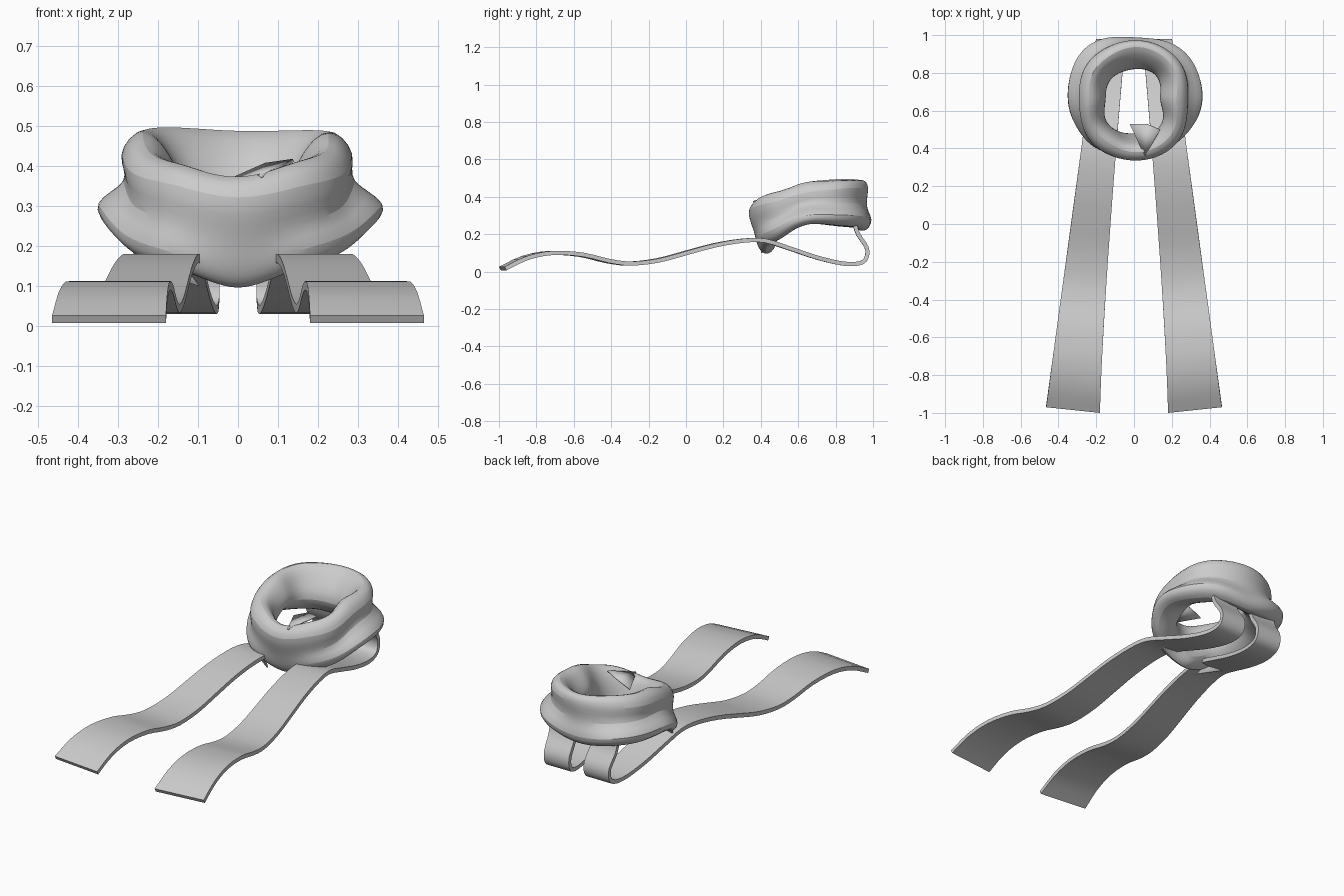
import bpy, bmesh, math
from mathutils import Vector

cube = bpy.data.objects.get("Cube")
if cube:
    bpy.data.objects.remove(cube)

wool = bpy.data.materials.new("grey wool")
wool.use_nodes = True
GREY = (0.6, 0.6, 0.6, 1)
wool.diffuse_color = GREY
wool.node_tree.nodes["Principled BSDF"].inputs["Base Color"].default_value = GREY


def finish(name, bm, angle):
    bmesh.ops.recalc_face_normals(bm, faces=bm.faces)
    mesh = bpy.data.meshes.new(name)
    bm.to_mesh(mesh)
    bm.free()
    mesh.materials.append(wool)
    obj = bpy.data.objects.new(name, mesh)
    bpy.context.collection.objects.link(obj)
    bpy.ops.object.select_all(action="DESELECT")
    obj.select_set(True)
    bpy.context.view_layer.objects.active = obj
    bpy.ops.object.shade_smooth_by_angle(angle=math.radians(angle))
    return obj


def bridge(bm, rings, closed):
    pairs = list(zip(rings, rings[1:]))
    if closed:
        pairs.append((rings[-1], rings[0]))
    for a, b in pairs:
        for i in range(len(a)):
            j = (i + 1) % len(a)
            bm.faces.new((a[i], a[j], b[j], b[i]))


# Wrapped collar: (radius, height) sections from the front, round one side, to the back.
# Order: crest, upper roll, crease, lower roll, hem, underside, inner wall, inner lip
SECTIONS = [
    [(.28, .385), (.34, .32), (.29, .22), (.275, .13), (.24, .065), (.17, .13), (.21, .25), (.23, .34)],
    [(.27, .44), (.35, .37), (.31, .27), (.35, .21), (.29, .13), (.20, .20), (.19, .28), (.21, .38)],
    [(.23, .51), (.31, .43), (.26, .355), (.39, .31), (.33, .245), (.21, .28), (.125, .34), (.16, .44)],
    [(.27, .52), (.33, .45), (.29, .36), (.41, .31), (.33, .22), (.22, .26), (.15, .33), (.20, .43)],
    [(.29, .51), (.335, .45), (.305, .35), (.345, .27), (.29, .19), (.21, .25), (.135, .33), (.20, .42)],
]
STEPS = 24
bm = bmesh.new()
rings = []
for k in range(STEPS):
    t = 2 * math.pi * k / STEPS
    side = min(k, STEPS - k) / (STEPS / 2) * (len(SECTIONS) - 1)
    i = min(int(side), len(SECTIONS) - 2)
    f = side - i
    f = f * f * (3 - 2 * f)
    ring = []
    for n, (a, b) in enumerate(zip(SECTIONS[i], SECTIONS[i + 1])):
        r, z = Vector(a).lerp(Vector(b), f)
        r += 0.008 * math.sin(3 * t + n)      # uneven cloth
        z += 0.006 * math.sin(2 * t + 2 * n)
        ring.append(bm.verts.new((r * math.sin(t), 0.66 - r * math.cos(t), z)))
    rings.append(ring)
bridge(bm, rings, True)
collar = finish("collar", bm, 60)
smooth = collar.modifiers.new("soft folds", "SUBSURF")
smooth.levels = smooth.render_levels = 2

# Long tails: a ribbon that loops out of the back and runs forward in waves
PATH = [(-.98, .016), (-.86, .073), (-.72, .1), (-.56, .09), (-.42, .057), (-.3, .043),
        (-.15, .06), (0, .1), (.15, .14), (.3, .165), (.42, .165), (.55, .125),
        (.7, .075), (.84, .043), (.93, .045), (.965, .075), (.965, .13), (.92, .2), (.9, .26)]
HALF_THICK = 0.011


def spline(points, steps):
    out = []
    for i in range(len(points) - 1):
        p = [Vector(points[max(0, min(len(points) - 1, i + d))]) for d in (-1, 0, 1, 2)]
        for s in range(steps):
            u = s / steps
            out.append(p[1] + u * 0.5 * (p[2] - p[0])
                       + u * u * (p[0] - 2.5 * p[1] + 2 * p[2] - 0.5 * p[3])
                       + u ** 3 * 0.5 * (3 * p[1] - p[0] - 3 * p[2] + p[3]))
    return out + [Vector(points[-1])]


def tail(name, sign):
    bm = bmesh.new()
    line = spline(PATH, 3)
    rings = []
    for i, p in enumerate(line):
        along = (line[min(i + 1, len(line) - 1)] - line[max(i - 1, 0)]).normalized()
        normal = Vector((-along.y, along.x)) * HALF_THICK
        reach = max(0, (p.x + 0.98) / 1.96)
        inner = 0.18 - 0.135 * reach ** 1.3
        outer = 0.465 - 0.265 * reach
        ring = []
        for x, lift, skew in ((inner, 1, -1), (outer, 1, 1), (outer, -1, 1), (inner, -1, -1)):
            q = p + normal * lift
            y = q.x + skew * 0.015 * (1 - reach)
            ring.append(bm.verts.new((sign * x, y, q.y)))
        rings.append(ring)
    bridge(bm, rings, False)
    bm.faces.new(rings[0])
    bm.faces.new(rings[-1])
    return finish(name, bm, 35)


tail("left_tail", 1)
tail("right_tail", -1)


# Loose folded corners poking out of the collar
def corner(name, points):
    bm = bmesh.new()
    bm.faces.new([bm.verts.new(p) for p in points])
    obj = finish(name, bm, 30)
    thick = obj.modifiers.new("cloth", "SOLIDIFY")
    thick.thickness = 0.008


corner("inner_corner", [(.06, .36, .37), (-.02, .53, .36), (.07, .53, .4), (.14, .5, .41)])
corner("right_fold_corner", [(-.3, .55, .28), (-.16, .41, .18), (-.1, .4, .1), (-.25, .47, .15)])
